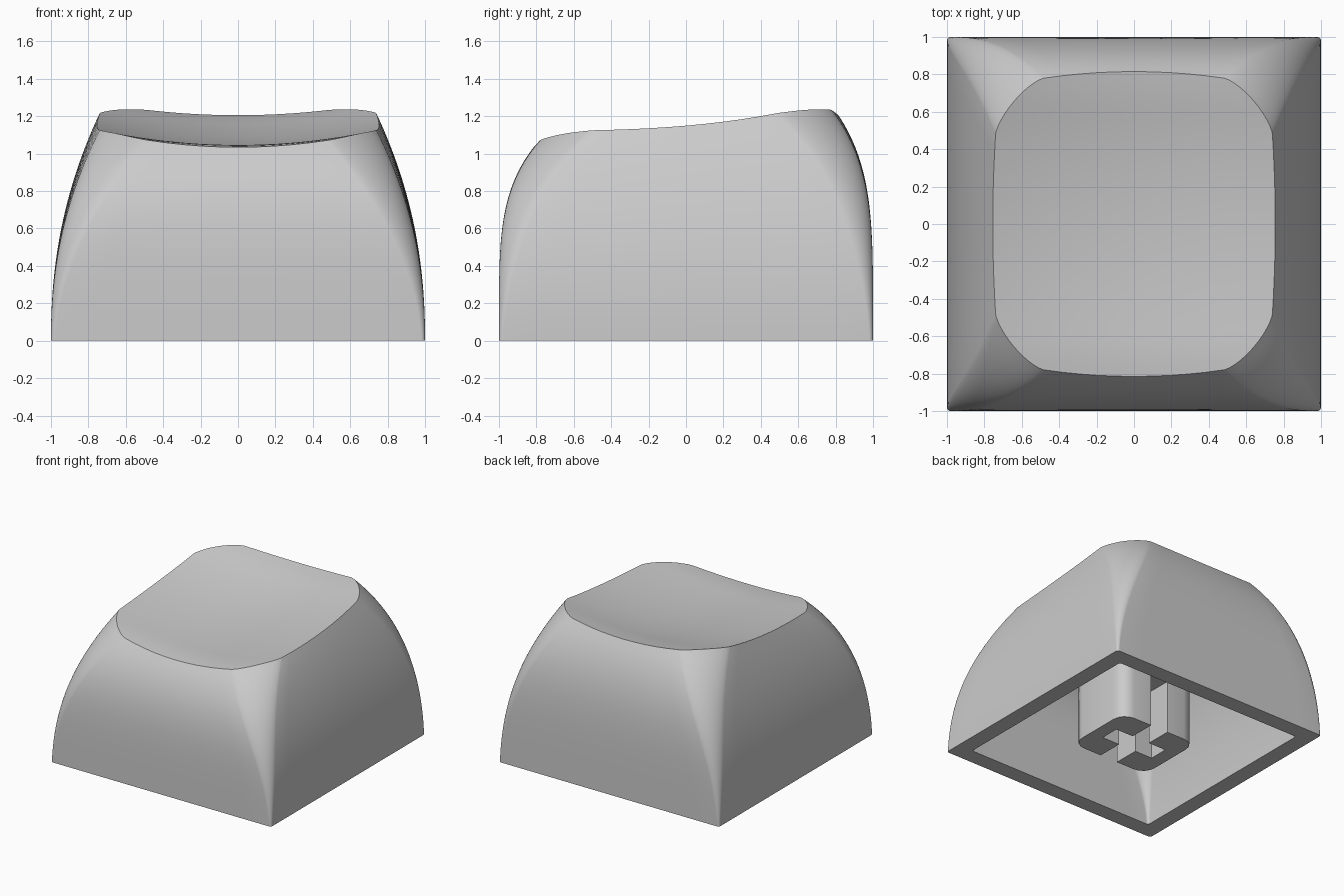
import bpy, bmesh
from math import sin, cos, pi

if "Cube" in bpy.data.objects:
    bpy.data.objects.remove(bpy.data.objects["Cube"], do_unlink=True)

plastic = bpy.data.materials.new("grey_plastic")
plastic.use_nodes = True
GREY = (0.6, 0.6, 0.6, 1)
plastic.diffuse_color = GREY
plastic.node_tree.nodes["Principled BSDF"].inputs["Base Color"].default_value = GREY

SIDE, CORNER, WALL, DISH = 10, 12, 28, 16


def finish(name, bm):
    bmesh.ops.recalc_face_normals(bm, faces=bm.faces)
    mesh = bpy.data.meshes.new(name)
    bm.to_mesh(mesh)
    bm.free()
    obj = bpy.data.objects.new(name, mesh)
    bpy.context.collection.objects.link(obj)
    mesh.materials.append(plastic)
    bpy.ops.object.select_all(action='DESELECT')
    bpy.context.view_layer.objects.active = obj
    obj.select_set(True)
    bpy.ops.object.shade_smooth_by_angle(angle=pi / 6)
    return obj


def outline(u):
    """Anticlockwise section at height fraction u: square base to soft rim."""
    rx, ry = 0.02 + 0.24 * u ** 1.4, 0.02 + 0.28 * u ** 1.4
    cx, cy = 1 - 0.26 * u ** 2.2 - rx, 1 - 0.22 * u ** 4.3 - ry
    bulge_x, bulge_y = 0.015 * u * u, 0.035 * u ** 4
    power = 1 + 0.45 * u
    pts = []
    for sx, sy, start in ((1, 1, 0), (-1, 1, 1), (-1, -1, 2), (1, -1, 3)):
        for i in range(CORNER + 1):
            a = (start + i / CORNER) * pi / 2
            pts.append((sx * (cx + rx * abs(cos(a)) ** power),
                        sy * (cy + ry * abs(sin(a)) ** power)))
        for i in range(1, SIDE):
            t = 2 * i / SIDE - 1
            bow = 1 - t * t
            if start % 2 == 0:
                pts.append((-sx * cx * t, sy * (cy + ry + bulge_y * bow)))
            else:
                pts.append((sx * (cx + rx + bulge_x * bow), -sy * cy * t))
    return pts


def dish(x, y):
    roll = max(0, abs(y) - 0.6)
    return (1.067 + 0.087 * y + 0.104 * y ** 2 + 0.027 * y ** 3
            + 0.145 * x * x - 0.35 * roll * roll)


rim = outline(1)


def wall_ring(u, scale, z_scale):
    return [(scale * x, scale * y, z_scale * u * dish(tx, ty))
            for (x, y), (tx, ty) in zip(outline(u), rim)]


def dish_ring(s, scale, z_scale):
    return [(scale * s * x, scale * s * y, z_scale * dish(s * x, s * y)) for x, y in rim]


# Cap shell: cavity ceiling, cavity wall, outer wall and dished top in one loft
steps = [i / DISH for i in range(1, DISH)]
heights = [i / WALL for i in range(WALL + 1)]
INNER = (0.865, 0.82)
rings = [dish_ring(s, *INNER) for s in steps]
rings += [wall_ring(u, *INNER) for u in reversed(heights)]
rings += [wall_ring(u, 1, 1) for u in heights]
rings += [dish_ring(s, 1, 1) for s in reversed(steps)]

bm = bmesh.new()
loops = [[bm.verts.new(p) for p in ring] for ring in rings]
n = len(rim)
for a, b in zip(loops, loops[1:]):
    for i in range(n):
        j = (i + 1) % n
        bm.faces.new((a[i], a[j], b[j], b[i]))
for loop, z in ((loops[0], INNER[1] * dish(0, 0)), (loops[-1], dish(0, 0))):
    centre = bm.verts.new((0, 0, z))
    for i in range(n):
        bm.faces.new((loop[i], loop[(i + 1) % n], centre))
finish("cap_shell", bm)

# Stem: two C-shaped prongs, left and right of a cross slot, under a solid block
HX, HY, R, SLOT, SLOT_END, DEPTH, TOP = 0.355, 0.295, 0.11, 0.08, 0.24, 0.44, 0.93


def prism(bm, pts, z0, z1):
    low, high = ([bm.verts.new((x, y, z)) for x, y in pts] for z in (z0, z1))
    bm.faces.new(low)
    bm.faces.new(high)
    for i in range(len(pts)):
        j = (i + 1) % len(pts)
        bm.faces.new((low[i], low[j], high[j], high[i]))


arc = [(HX - R + R * cos(k * pi / 8), HY - R + R * sin(k * pi / 8)) for k in range(5)]
flank = [(x, -y) for x, y in reversed(arc)] + arc
slot = [(SLOT, HY), (SLOT, SLOT), (SLOT_END, SLOT),
        (SLOT_END, -SLOT), (SLOT, -SLOT), (SLOT, -HY)]
bm = bmesh.new()
for side in (1, -1):
    prism(bm, [(side * x, y) for x, y in flank + slot], 0, DEPTH)
prism(bm, flank + [(-x, -y) for x, y in flank], DEPTH, TOP)
finish("switch_stem", bm)
